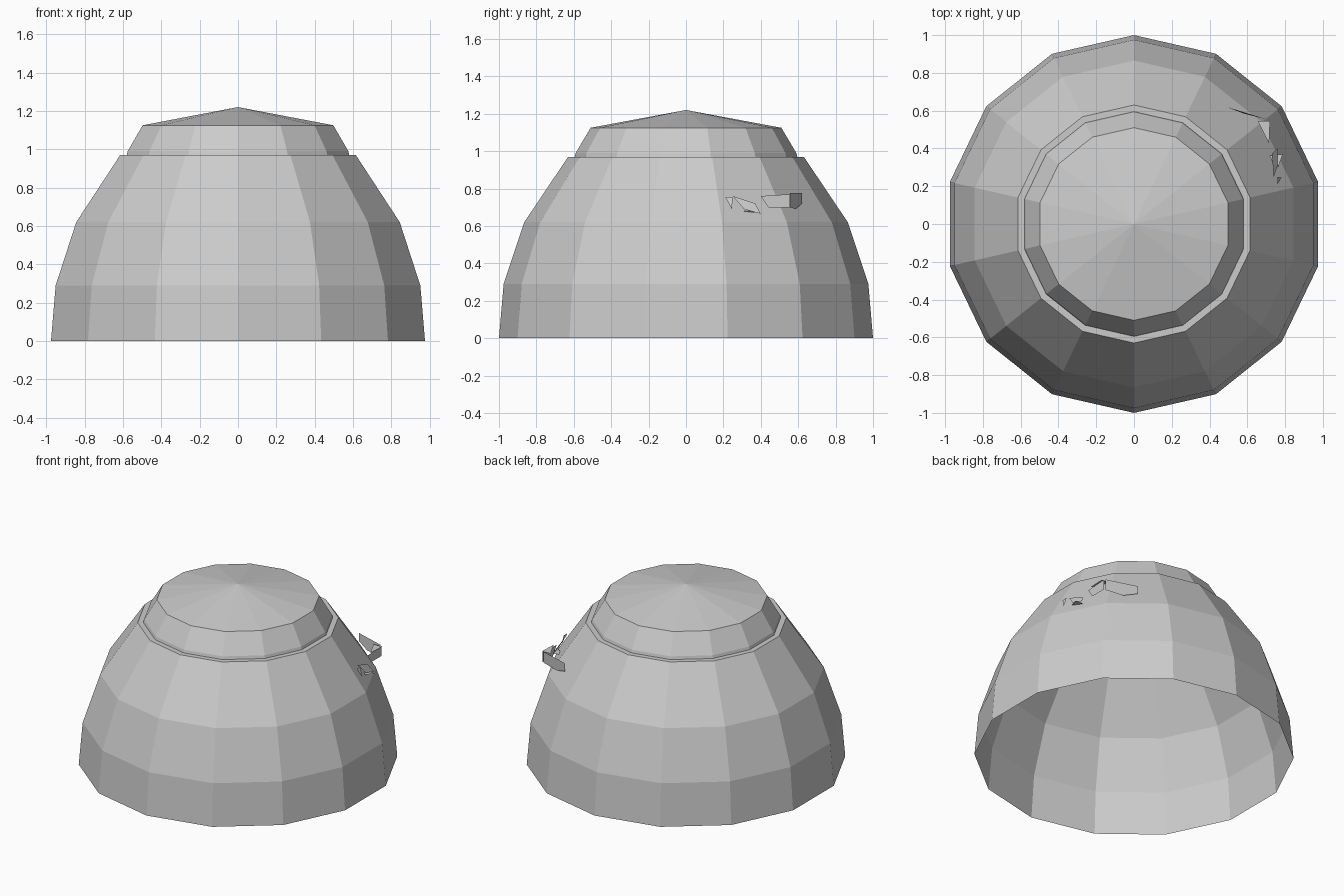
import bpy, bmesh, math

SIDES = 14

cube = bpy.data.objects.get("Cube")
if cube:
    bpy.data.objects.remove(cube, do_unlink=True)

grey = bpy.data.materials.new("plain_grey")
grey.use_nodes = True
colour = (0.6, 0.6, 0.6, 1)
grey.diffuse_color = colour
grey.node_tree.nodes["Principled BSDF"].inputs["Base Color"].default_value = colour


def finish(name, bm):
    mesh = bpy.data.meshes.new(name)
    bm.to_mesh(mesh)
    bm.free()
    mesh.materials.append(grey)
    obj = bpy.data.objects.new(name, mesh)
    bpy.context.collection.objects.link(obj)
    return obj


def lathe(name, profile, apex=None):
    """Faceted open shell from (radius, height) pairs, optionally closed by a point."""
    bm = bmesh.new()
    angles = [math.pi / 2 + math.tau * i / SIDES for i in range(SIDES)]
    rings = [[bm.verts.new((r * math.cos(a), r * math.sin(a), z)) for a in angles]
             for r, z in profile]
    for low, high in zip(rings, rings[1:]):
        for i in range(SIDES):
            j = (i + 1) % SIDES
            bm.faces.new((low[i], low[j], high[j], high[i]))
    if apex is not None:
        tip = bm.verts.new((0, 0, apex))
        for i in range(SIDES):
            bm.faces.new((rings[-1][i], rings[-1][(i + 1) % SIDES], tip))
    return finish(name, bm)


def shard(name, points):
    """Single thin flat piece."""
    bm = bmesh.new()
    bm.faces.new([bm.verts.new(p) for p in points])
    return finish(name, bm)


# Open-bottomed dome with a narrow ledge at the top
lathe("dome_shell", [(1, 0), (0.975, 0.29), (0.865, 0.62), (0.63, 0.97), (0.595, 0.97)])

# Cap with a short collar and a shallow pointed roof
lathe("top_cap", [(0.595, 0.97), (0.59, 0.99), (0.51, 1.125)], apex=1.22)

# Small broken pieces poking through the left side
shard("shard_side", [(0.71, 0.40, 0.76), (0.71, 0.44, 0.70), (0.71, 0.555, 0.70), (0.71, 0.555, 0.77)])
shard("shard_top", [(0.655, 0.545, 0.77), (0.715, 0.425, 0.77), (0.72, 0.545, 0.77)])
shard("shard_end", [(0.70, 0.555, 0.70), (0.58, 0.585, 0.69), (0.49, 0.62, 0.72),
                    (0.49, 0.62, 0.775), (0.70, 0.555, 0.775)])
shard("shard_middle", [(0.74, 0.25, 0.76), (0.76, 0.31, 0.69), (0.76, 0.40, 0.665), (0.73, 0.37, 0.72)])
shard("shard_ledge", [(0.704, 0.36, 0.68), (0.762, 0.30, 0.68), (0.788, 0.37, 0.67)])
shard("shard_small", [(0.76, 0.21, 0.755), (0.78, 0.245, 0.69), (0.76, 0.25, 0.755)])
